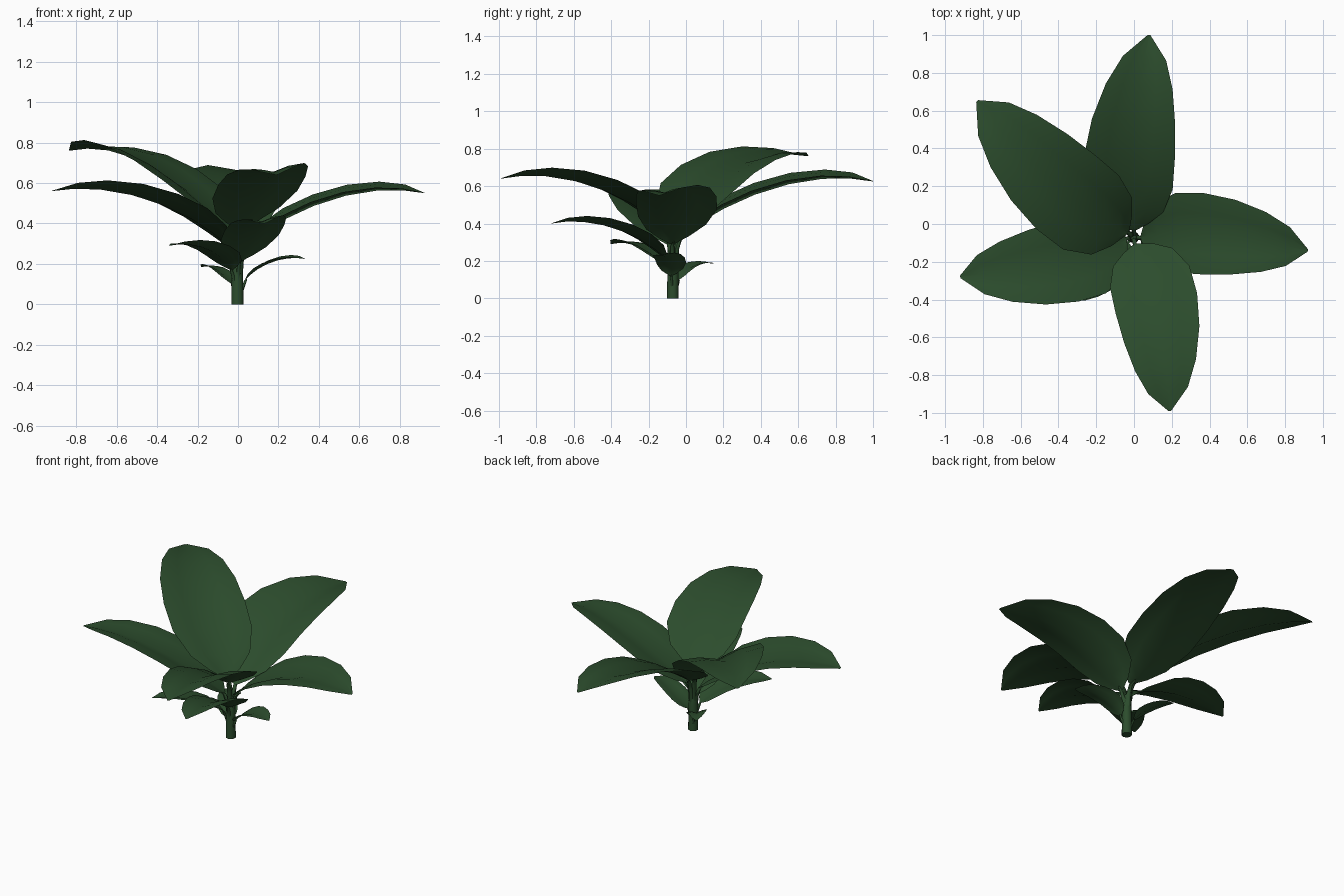
import bpy, bmesh, math
from mathutils import Vector

if "Cube" in bpy.data.objects:
    bpy.data.objects.remove(bpy.data.objects["Cube"])

def mat(name, c):
    m = bpy.data.materials.new(name)
    m.diffuse_color = (*c, 1)
    m.use_nodes = True
    m.node_tree.nodes["Principled BSDF"].inputs["Base Color"].default_value = m.diffuse_color
    return m

green = mat("leaf green", (0.025, 0.073, 0.026))
C = Vector((-0.003, -0.07, 0))          # stem axis

def finish(bm, name, angle=60):
    me = bpy.data.meshes.new(name)
    bm.to_mesh(me)
    bm.free()
    ob = bpy.data.objects.new(name, me)
    bpy.context.collection.objects.link(ob)
    me.materials.append(green)
    bpy.ops.object.select_all(action='DESELECT')
    ob.select_set(True)
    bpy.context.view_layer.objects.active = ob
    bpy.ops.object.shade_smooth_by_angle(angle=math.radians(angle))
    return ob

def loft(bm, rings, closed):
    vr = [[bm.verts.new(p) for p in ring] for ring in rings]
    for a, b in zip(vr, vr[1:]):
        n = len(a)
        for i in range(n if closed else n - 1):
            j = (i + 1) % n
            bm.faces.new((a[i], a[j], b[j], b[i]))
    return vr

def tube(bm, pts, radii, sides=6):
    rings = []
    for k, p in enumerate(pts):
        t = (pts[min(k + 1, len(pts) - 1)] - pts[max(k - 1, 0)]).normalized()
        u = t.cross(Vector((0.31, 0.95, 0))).normalized()
        v = t.cross(u)
        rings.append([p + (u * math.cos(a) + v * math.sin(a)) * radii[k]
                      for a in [2 * math.pi * i / sides for i in range(sides)]])
    vr = loft(bm, rings, True)
    bm.faces.new(vr[0][::-1])
    bm.faces.new(vr[-1])

# blade outline: (position along the midrib, relative half width)
OUTLINE = [(0, .06), (.05, .38), (.13, .74), (.27, .98), (.43, 1),
           (.6, .92), (.76, .74), (.89, .48), (1, .03)]
TWIST = .1                              # left edge sits a little higher

def leaf(name, tip_x, tip_y, tip_z, base_z, half, over=1.25):
    d = Vector((tip_x, tip_y, 0)) - C
    R = d.length
    d.normalize()
    left = Vector((-d.y, d.x, 0))
    rise = tip_z - base_z
    ctrl = [(0.04, base_z), (.27 * R, base_z + .68 * rise),
            (.65 * R, base_z + over * rise), (R, tip_z)]

    def mid(t):
        b = [(1 - t) ** 3, 3 * t * (1 - t) ** 2, 3 * t * t * (1 - t), t ** 3]
        r = sum(k * c[0] for k, c in zip(b, ctrl))
        z = sum(k * c[1] for k, c in zip(b, ctrl))
        bow = .05 * R * math.sin(math.pi * max(t, 0) ** .8)
        return C + d * r + left * bow + Vector((0, 0, z))

    # folded, arching blade
    bm = bmesh.new()
    rings = []
    for t, w in OUTLINE:
        tan = (mid(t + .01) - mid(t - .01)).normalized()
        side = (left + .25 * Vector((-tan.y, tan.x, 0)).normalized()).normalized()
        nrm = tan.cross(side).normalized()
        w *= half
        rings.append([mid(t) + side * (-s * w)
                      + nrm * (w * (.4 * abs(s) - .22 * s * s - TWIST * s))
                      for s in (-1, -.5, 0, .5, 1)])
    loft(bm, rings, False)
    bmesh.ops.recalc_face_normals(bm, faces=bm.faces)
    if sum(f.normal.z for f in bm.faces) < 0:
        bmesh.ops.reverse_faces(bm, faces=bm.faces)
    finish(bm, name)

    # petiole running from the stem to the underside of the midrib
    bm = bmesh.new()
    start = C + d * .012 + Vector((0, 0, max(.05, base_z - .17)))
    rad = .006 + .008 * R
    tube(bm, [start, C + d * .02 + Vector((0, 0, base_z - .06)),
              mid(0) - Vector((0, 0, rad * .6)), mid(.04) - Vector((0, 0, rad * .5))],
         [rad, rad, rad * .75, rad * .3])
    bmesh.ops.recalc_face_normals(bm, faces=bm.faces)
    finish(bm, name + "_petiole")

# name, tip x, y, z, blade base z, half width, arch
for spec in [
    ("back_leaf", .08, 1.0, .625, .33, .24),
    ("top_leaf", -.83, .65, .76, .36, .25, 1.14),
    ("left_leaf", -.92, -.28, .56, .28, .22, 1.2),
    ("front_leaf", .19, -.99, .64, .37, .222),
    ("right_leaf", .92, -.14, .55, .29, .215),
    ("lower_front_leaf", .13, -.72, .40, .21, .152),
    ("lower_left_leaf", -.34, -.40, .29, .17, .11),
    ("lower_right_leaf", .33, -.15, .225, .12, .08, 1.2),
    ("lowest_leaf", -.18, .15, .185, .10, .06, 1.2),
]:
    leaf(*spec)

# stem
bm = bmesh.new()
tube(bm, [C, C + Vector((0, 0, .12)), C + Vector((0, 0, .2)), C + Vector((0, 0, .27))],
     [.031, .03, .027, .015], 10)
bmesh.ops.recalc_face_normals(bm, faces=bm.faces)
finish(bm, "stem", 50)
